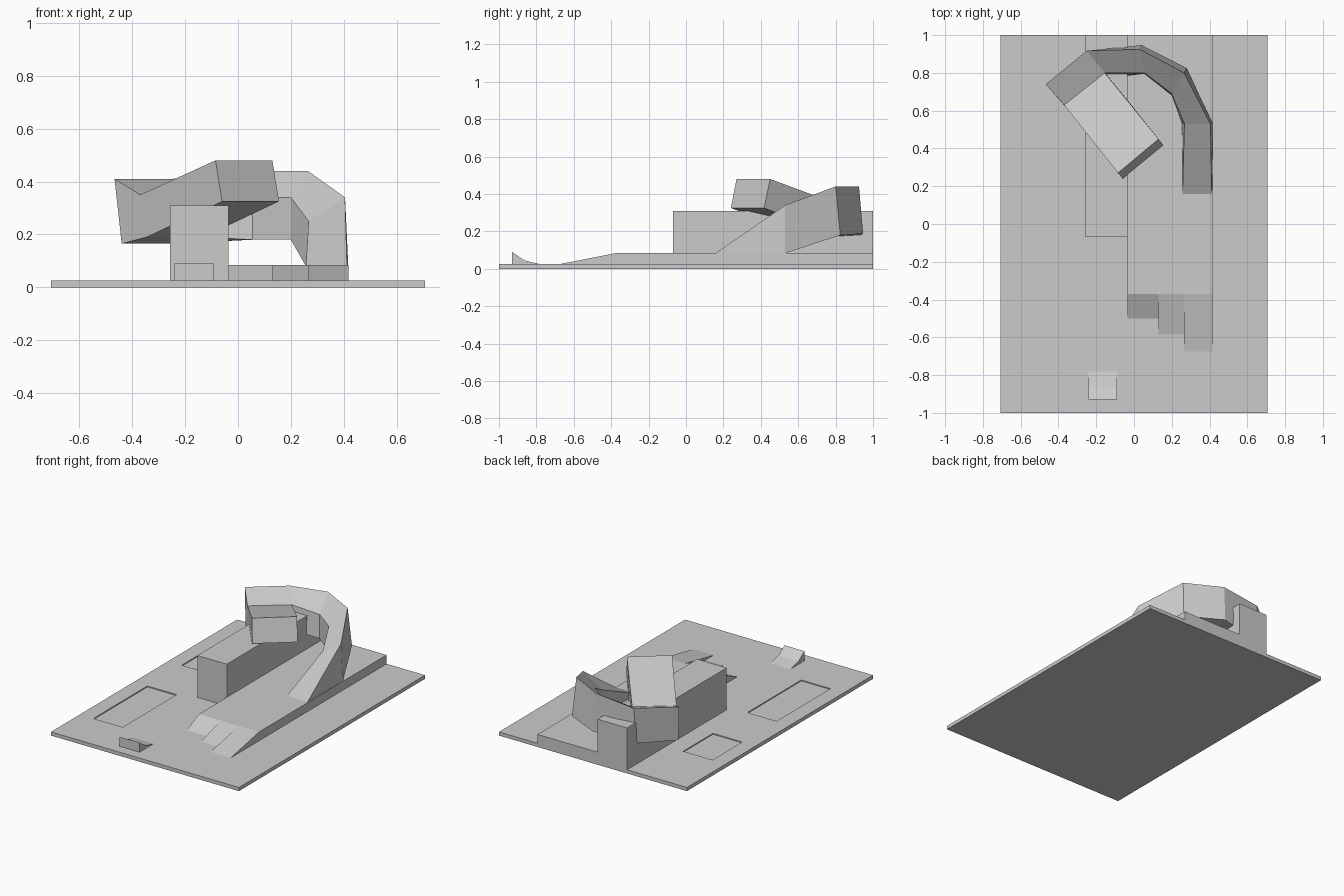
import bpy, bmesh

if "Cube" in bpy.data.objects:
    bpy.data.objects.remove(bpy.data.objects["Cube"])


def mesh_object(name, verts, faces):
    bm = bmesh.new()
    vs = [bm.verts.new(v) for v in verts]
    for f in faces:
        bm.faces.new([vs[i] for i in f])
    bmesh.ops.recalc_face_normals(bm, faces=bm.faces)
    me = bpy.data.meshes.new(name)
    bm.to_mesh(me)
    bm.free()
    ob = bpy.data.objects.new(name, me)
    bpy.context.collection.objects.link(ob)
    return ob


def extrude_x(name, x0, x1, profile):
    """Extrude a (y, z) profile from x0 to x1."""
    n = len(profile)
    verts = [(x, y, z) for x in (x0, x1) for y, z in profile]
    faces = [tuple(range(n)), tuple(range(n, 2 * n))]
    faces += [(i, (i + 1) % n, (i + 1) % n + n, i + n) for i in range(n)]
    return mesh_object(name, verts, faces)


def box(name, x0, x1, y0, y1, z0, z1):
    return extrude_x(name, x0, x1, [(y0, z0), (y1, z0), (y1, z1), (y0, z1)])


FLOOR = 0.025
DECK = 0.085

# Base slab with two shallow pockets
base = box("base_slab", -0.707, 0.707, -1, 1, 0, FLOOR)
for i, (y0, y1) in enumerate([(-0.69, -0.11), (0.26, 0.58)]):
    cutter = box(f"pocket_cutter_{i}", -0.605, -0.385, y0, y1, 0.018, 0.06)
    cutter.hide_render = True
    cutter.hide_set(True)
    mod = base.modifiers.new("pocket", 'BOOLEAN')
    mod.object = cutter
    mod.operation = 'DIFFERENCE'
    mod.solver = 'EXACT'

# Tall block
box("tall_block", -0.257, -0.035, -0.07, 1, FLOOR, 0.31)

# Low deck made of three lanes with staggered entry ramps
for i, (x0, x1, toe) in enumerate([(-0.035, 0.13, -0.5),
                                   (0.13, 0.265, -0.585),
                                   (0.265, 0.418, -0.675)]):
    extrude_x(f"deck_lane_{i}", x0, x1,
              [(toe, FLOOR), (1, FLOOR), (1, DECK), (-0.37, DECK)])

# Small kicker at the front
extrude_x("kicker", -0.24, -0.09,
          [(-0.93, FLOOR), (-0.78, FLOOR), (-0.865, 0.045), (-0.93, 0.09)])

# Banked curve: sections of outer top, inner top, inner bottom, outer bottom
sections = [
    [(.412, .16, .085), (.257, .16, .085), (.257, .16, .078), (.412, .16, .078)],
    [(.405, .53, .34), (.267, .53, .25), (.255, .53, .083), (.417, .53, .083)],
    [(.265, .80, .44), (.20, .69, .34), (.20, .68, .18), (.28, .825, .18)],
    [(.03, .925, .44), (.055, .80, .34), (.055, .795, .18), (.04, .947, .187)],
    [(-.25, .917, .41), (-.155, .80, .35), (-.13, .775, .19), (-.25, .90, .165)],
    [(-.467, .74, .41), (-.37, .63, .35), (-.345, .60, .19), (-.44, .71, .165)],
]
verts = [v for s in sections for v in s]
last = len(sections) - 1
faces = [(0, 1, 2, 3), tuple(range(4 * last, 4 * last + 4))]
for s in range(last):
    for k in range(4):
        if s == last - 1 and k == 1:
            continue  # the launch arm leaves through this side
        a, b = 4 * s + k, 4 * s + (k + 1) % 4
        faces.append((a, b, b + 4, a + 4))

# Launch arm rising from the inner side of the last section
e = len(verts)
verts += [(.13, .45, .48), (-.085, .27, .48), (-.06, .24, .325), (.155, .417, .325)]
arm_root = [4 * last - 3, 4 * last + 1, 4 * last + 2, 4 * last - 2]
faces.append((e, e + 1, e + 2, e + 3))
for k in range(4):
    j = (k + 1) % 4
    faces.append((arm_root[k], arm_root[j], e + j, e + k))
mesh_object("curved_ramp", verts, faces)
